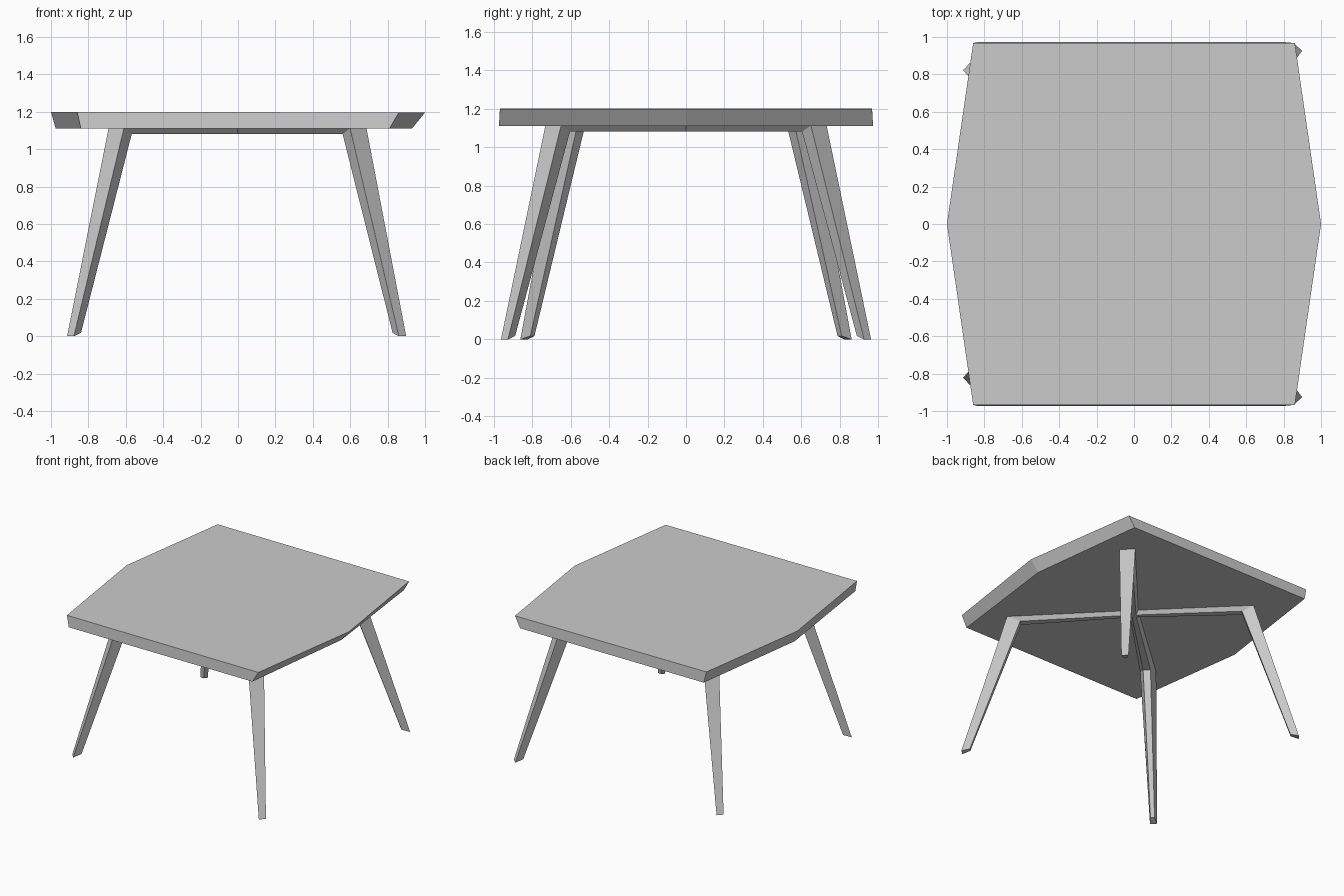
import bpy, bmesh
from mathutils import Vector

if "Cube" in bpy.data.objects:
    bpy.data.objects.remove(bpy.data.objects["Cube"])


def loft(name, sections):
    """Skin a chain of equal-length point loops and cap both ends."""
    bm = bmesh.new()
    loops = [[bm.verts.new(p) for p in s] for s in sections]
    n = len(loops[0])
    for a, b in zip(loops, loops[1:]):
        for i in range(n):
            j = (i + 1) % n
            bm.faces.new((a[i], a[j], b[j], b[i]))
    bm.faces.new(loops[0])
    bm.faces.new(loops[-1])
    bmesh.ops.recalc_face_normals(bm, faces=bm.faces)
    mesh = bpy.data.meshes.new(name)
    bm.to_mesh(mesh)
    bm.free()
    obj = bpy.data.objects.new(name, mesh)
    bpy.context.collection.objects.link(obj)
    return obj


# Tabletop: six-sided slab with undercut pointed ends
def hexagon(x_left, tip_left, x_right, tip_right, y, z_left, z_right):
    return [(x_left, -y, z_left), (x_right, -y, z_right), (tip_right, 0, z_right),
            (x_right, y, z_right), (x_left, y, z_left), (tip_left, 0, z_left)]


loft("tabletop", [hexagon(-0.84, -0.975, 0.81, 0.93, 0.972, 1.11, 1.11),
                  hexagon(-0.86, -1.0, 0.86, 1.0, 0.967, 1.2, 1.196)])


# Leg with its under-top arm: tapered trapezoid swept from the centre to the foot
def leg(name, direction, kink_out, kink_in, foot_out, foot_in):
    d = Vector(direction).normalized()
    side = Vector((-d.y, d.x))

    def section(r_out, z_out, half_out, r_in, z_in, half_in):
        pts = []
        for r, z, h in ((r_out, z_out, -half_out), (r_out, z_out, half_out),
                        (r_in, z_in, half_in), (r_in, z_in, -half_in)):
            p = d * r + side * h
            pts.append((p.x, p.y, z))
        return pts

    loft(name, [section(0, 1.112, 0.035, 0, 1.08, 0.016),
                section(kink_out, 1.112, 0.06, kink_in, 1.08, 0.0275),
                section(foot_out, 0.0, 0.0265, foot_in, 0.018, 0.015)])


# Four splayed legs; the right pair stands slightly wider in depth
for label, s in (("front", -1), ("back", 1)):
    leg(label + "_left_leg", (-0.729, s * 0.685), 0.893, 0.806, 1.229, 1.166)
    leg(label + "_right_leg", (0.682, s * 0.7315), 0.943, 0.85, 1.29, 1.228)
